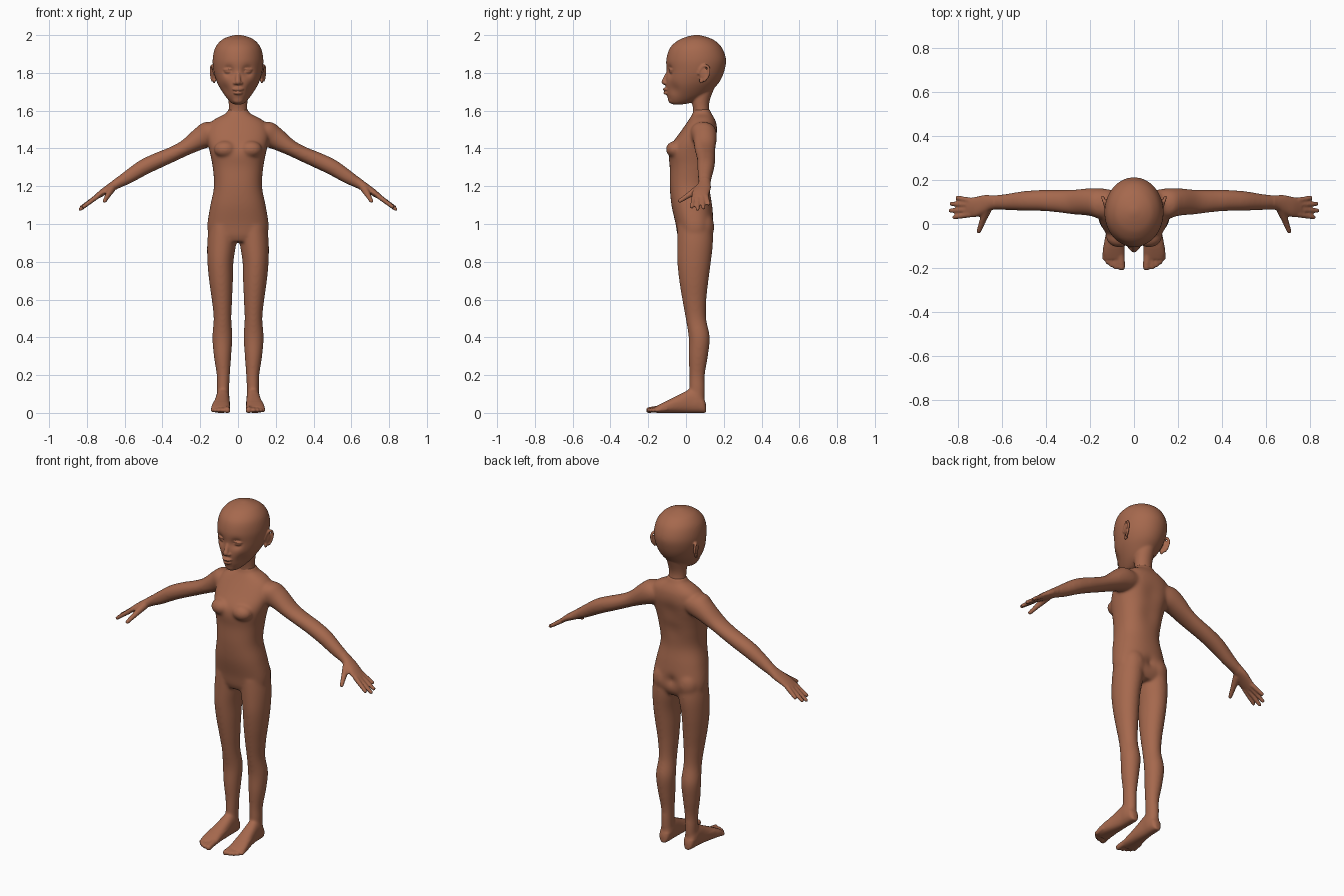
import bpy, bmesh, math
from mathutils import Vector, Matrix, Euler

X, Y, Z = Vector((1, 0, 0)), Vector((0, 1, 0)), Vector((0, 0, 1))
skin = bpy.data.materials.new("brown skin")
skin.diffuse_color = (0.38, 0.14, 0.075, 1)


def spline(rows, steps=5):
    """Catmull-Rom interpolation through rows of numbers."""
    out = []
    for i in range(len(rows) - 1):
        a, b, c, d = (rows[min(max(k, 0), len(rows) - 1)] for k in (i - 1, i, i + 1, i + 2))
        for s in range(steps):
            t = s / steps
            out.append([0.5 * (2 * q + (r - p) * t + (2 * p - 5 * q + 4 * r - w) * t * t
                               + (3 * q - p - 3 * r + w) * t ** 3)
                        for p, q, r, w in zip(a, b, c, d)])
    return out + [list(rows[-1])]


def loft(bm, rings, u, v, power=2.0, n=48):
    """Closed skin over rings (cx, cy, cz, half size along u, half size along v)."""
    loops = []
    for cx, cy, cz, a, b in spline(rings):
        loop = []
        for k in range(n):
            t = 2 * math.pi * k / n
            c, s = math.cos(t), math.sin(t)
            c = math.copysign(abs(c) ** (2 / power), c)
            s = math.copysign(abs(s) ** (2 / power), s)
            loop.append(bm.verts.new(Vector((cx, cy, cz)) + u * a * c + v * b * s))
        loops.append(loop)
    for p, q in zip(loops, loops[1:]):
        for k in range(n):
            bm.faces.new((p[k], p[(k + 1) % n], q[(k + 1) % n], q[k]))
    bm.faces.new(loops[0])
    bm.faces.new(loops[-1])


def upright(rows, s=1):
    """(z, x centre, half width, y front, y back) -> ring."""
    return [(s * x, (f + b) / 2, z, w, (b - f) / 2) for z, x, w, f, b in rows]


def ball(bm, c, r, rot=(0, 0, 0)):
    m = Matrix.Translation(c) @ Euler(rot).to_matrix().to_4x4() @ Matrix.Diagonal((*r, 1))
    bmesh.ops.create_uvsphere(bm, u_segments=20, v_segments=12, radius=1, matrix=m)


def digit(bm, p, q, r1, r2):
    """Rounded tapered stick from p to q."""
    p, q = Vector(p), Vector(q)
    m = Matrix.Translation((p + q) / 2) @ (q - p).to_track_quat('Z', 'Y').to_matrix().to_4x4()
    bmesh.ops.create_cone(bm, cap_ends=True, segments=16, radius1=r1, radius2=r2,
                          depth=(q - p).length, matrix=m)
    ball(bm, p, (r1,) * 3)
    ball(bm, q, (r2,) * 3)


def push(bm, c, r, off):
    """Soft dent or bulge."""
    c, off = Vector(c), Vector(off)
    for v in bm.verts:
        d = (v.co - c).length_squared / (r * r)
        if d < 6:
            v.co += off * math.exp(-d)


def fuse(name, bm, voxel, fine, rounds):
    """Merge overlapping shells into one smooth skin; fine(co) marks delicate zones."""
    bmesh.ops.recalc_face_normals(bm, faces=bm.faces)
    me = bpy.data.meshes.new(name)
    bm.to_mesh(me)
    bm.free()
    ob = bpy.data.objects.new(name, me)
    bpy.context.collection.objects.link(ob)
    mod = ob.modifiers.new("fuse", 'REMESH')
    mod.mode, mod.voxel_size = 'VOXEL', voxel
    dg = bpy.context.evaluated_depsgraph_get()
    new = bpy.data.meshes.new_from_object(ob.evaluated_get(dg))
    ob.modifiers.clear()
    ob.data = new
    bm = bmesh.new()
    bm.from_mesh(new)
    soft = [v for v in bm.verts if not fine(v.co)]
    for i in range(rounds):
        bmesh.ops.smooth_vert(bm, verts=soft if i > 1 else bm.verts, factor=0.5,
                              use_axis_x=True, use_axis_y=True, use_axis_z=True)
    for f in bm.faces:
        f.smooth = True
        f.material_index = 0
    bm.to_mesh(new)
    bm.free()
    new.materials.clear()
    new.materials.append(skin)
    return ob


# ---- torso
bm = bmesh.new()
loft(bm, upright([
    (.905, 0, .13, -.03, .12), (.94, 0, .155, -.045, .14), (1.0, 0, .162, -.055, .148),
    (1.1, 0, .146, -.077, .138), (1.2, 0, .127, -.086, .125), (1.3, 0, .134, -.086, .138),
    (1.37, 0, .147, -.092, .15), (1.42, 0, .158, -.078, .16), (1.48, 0, .166, -.035, .167),
    (1.53, 0, .15, .0, .162), (1.56, 0, .115, .02, .15), (1.585, 0, .065, .035, .135),
    (1.61, 0, .052, .04, .125)]), X, Y, 2.3)
push(bm, (0, .16, 1.3), .06, (0, -.012, 0))
push(bm, (0, .16, 1.42), .06, (0, -.012, 0))
push(bm, (0, .15, 1.0), .03, (0, -.02, 0))

for s in (1, -1):
    # chest and buttocks
    ball(bm, (s * .068, -.058, 1.395), (.06, .049, .045))
    ball(bm, (s * .075, .09, .985), (.07, .06, .085))
    # leg
    loft(bm, upright([
        (.04, .078, .03, .03, .098), (.13, .079, .033, .018, .1), (.2, .078, .035, .018, .1),
        (.3, .082, .046, .014, .116), (.4, .083, .053, .014, .126), (.5, .082, .047, -.002, .107),
        (.6, .085, .054, -.02, .108), (.7, .09, .063, -.036, .119), (.8, .093, .069, -.046, .132),
        (.9, .086, .077, -.047, .143), (.99, .078, .076, -.045, .14)], s), X, Y)
    # foot: slices from heel to ball, (y, x centre, half width, top)
    loft(bm, [(s * x, y, h / 2, w, h / 2) for y, x, w, h in [
        (.107, .08, .012, .04), (.095, .08, .028, .075), (.06, .08, .036, .12),
        (.02, .081, .037, .125), (-.03, .084, .041, .1), (-.08, .089, .046, .075),
        (-.13, .092, .05, .05), (-.16, .09, .046, .034)]], X, Z, 2.4)
    for i, (x, y, r) in enumerate([(.057, -.195, .017), (.083, -.195, .012), (.102, -.185, .012),
                                   (.12, -.172, .0115), (.134, -.155, .011)]):
        digit(bm, (s * (x * .9 + .009), y + .05, .022), (s * x, y, .014), r * 1.05, r)
    # arm: slices square to the arm, (x, z, half height, y centre, half depth)
    tilt = Vector((s * .46, 0, .89))
    loft(bm, [(s * x, y, z, h, d) for x, z, h, y, d in [
        (.08, 1.49, .05, .09, .06), (.145, 1.478, .069, .092, .07), (.2, 1.453, .059, .1, .063),
        (.28, 1.403, .042, .1, .056), (.35, 1.368, .04, .104, .051), (.42, 1.338, .042, .107, .048),
        (.5, 1.3, .042, .105, .045), (.58, 1.25, .036, .1, .037), (.64, 1.214, .027, .098, .033),
        (.68, 1.19, .022, .09, .042), (.72, 1.165, .018, .078, .046),
        (.758, 1.138, .012, .075, .043)]], tilt, Y, 2.1)
    # fingers and thumb
    for y0, x1, y1, z1 in [(.107, .803, .119, 1.107), (.087, .83, .092, 1.087),
                           (.064, .834, .061, 1.079), (.043, .817, .031, 1.092)]:
        digit(bm, (s * .745, y0, 1.146), (s * x1, y1, z1), .0135, .0105)
    digit(bm, (s * .668, .07, 1.19), (s * .69, .01, 1.15), .022, .0145)
    digit(bm, (s * .69, .01, 1.15), (s * .706, -.033, 1.122), .0145, .011)

for v in bm.verts:  # flat soles
    v.co.z = max(v.co.z, 0)
fuse("body", bm, .0055, lambda c: abs(c.x) > .64 or c.z < .06, 16)

# ---- head
bm = bmesh.new()
loft(bm, upright([
    (1.633, 0, .02, -.07, -.02), (1.643, 0, .038, -.086, .03), (1.675, 0, .066, -.1, .1),
    (1.72, 0, .096, -.107, .15), (1.76, 0, .115, -.107, .182), (1.81, 0, .129, -.103, .203),
    (1.87, 0, .134, -.104, .212), (1.93, 0, .122, -.086, .192), (1.97, 0, .092, -.045, .154),
    (1.99, 0, .056, 0, .11), (2.001, 0, .012, .045, .068)]), X, Y, 2.0, 80)
for s in (1, -1):
    push(bm, (s * .05, -.09, 1.808), .026, (0, .02, 0))
    push(bm, (s * .075, -.07, 1.71), .035, (-s * .006, .008, 0))
# neck
loft(bm, upright([(1.54, 0, .058, .035, .14), (1.6, 0, .05, .038, .124),
                  (1.65, 0, .05, .03, .125), (1.72, 0, .055, .02, .15)]), X, Y)
# nose, lips, chin
digit(bm, (0, -.092, 1.805), (0, -.114, 1.752), .011, .016)
ball(bm, (0, -.1, 1.713), (.031, .024, .009))
ball(bm, (0, -.097, 1.693), (.026, .024, .009))
ball(bm, (0, -.074, 1.656), (.03, .021, .02))
for s in (1, -1):
    # nostril, eye, upper lid
    ball(bm, (s * .015, -.106, 1.746), (.011, .014, .009))
    ball(bm, (s * .05, -.07, 1.807), (.026, .018, .012), (0, 0, s * .35))
    ball(bm, (s * .051, -.073, 1.819), (.03, .018, .006), (0, s * .1, s * .35))
    # ear: bowl, rim and lobe
    ball(bm, (s * .13, .092, 1.797), (.008, .026, .04), (.25, 0, -s * .35))
    last = None
    for k in range(9):
        t = math.radians(-60 + 30 * k)
        y, z = .094 + .027 * math.cos(t) + .010 * math.sin(t), 1.797 + .042 * math.sin(t)
        p = (s * (.133 + .3 * (y - .09)), y, z)
        if last:
            digit(bm, last, p, .0075, .0075)
        last = p
    ball(bm, (s * .126, .082, 1.758), (.008, .012, .014))
fuse("head", bm, .0045, lambda c: (c.y < -.06 and c.z > 1.68) or abs(c.x) > .12, 8)
